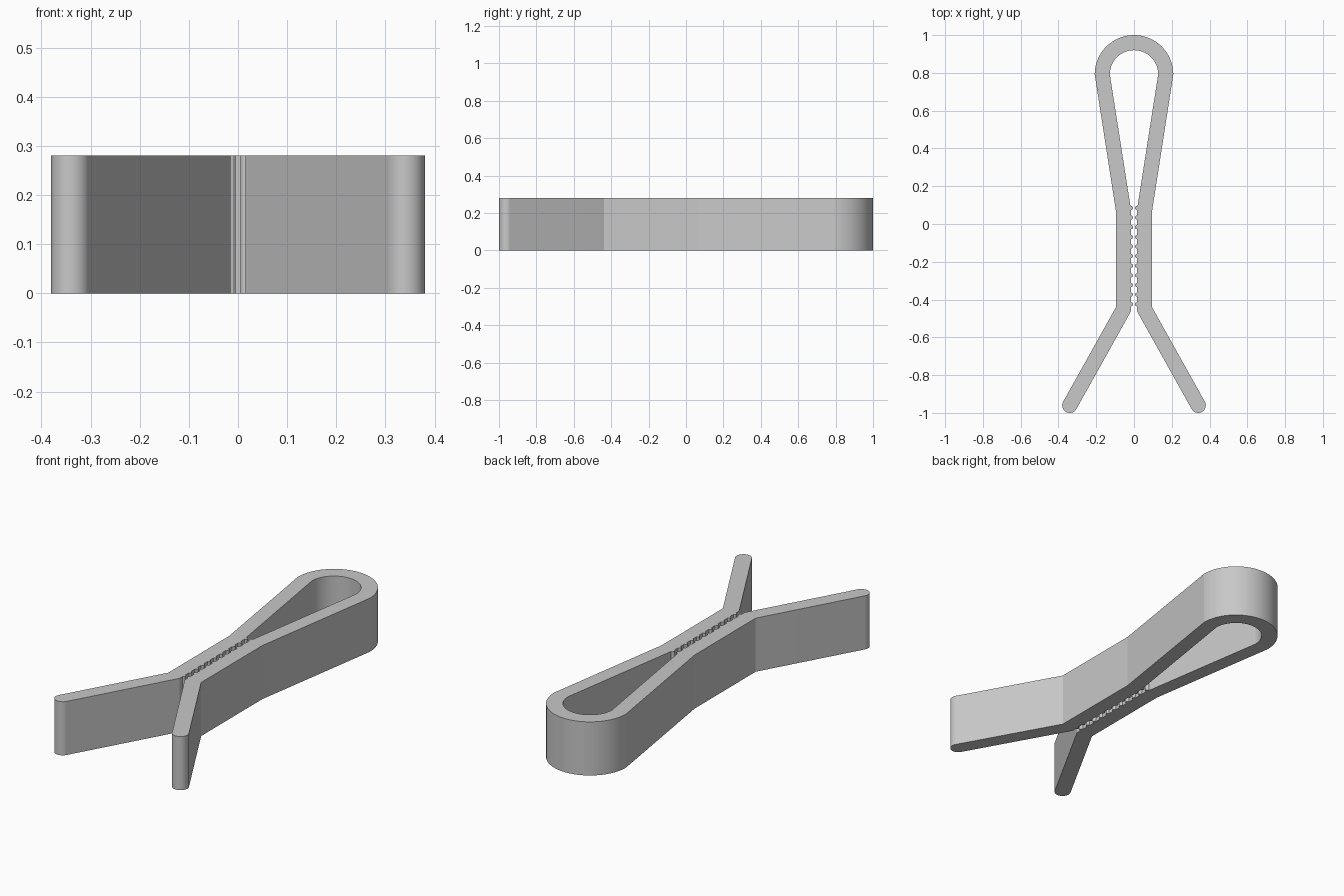
import bpy, bmesh, math
from mathutils import Vector

if "Cube" in bpy.data.objects:
    bpy.data.objects.remove(bpy.data.objects["Cube"])

HEIGHT = 0.28
HALF = 0.04          # half of the strip thickness
grey = bpy.data.materials.new("grey plastic")
grey.diffuse_color = (0.58, 0.58, 0.58, 1)
grey.use_nodes = True
grey.node_tree.nodes["Principled BSDF"].inputs["Base Color"].default_value = grey.diffuse_color


def finish(bm, name):
    bmesh.ops.recalc_face_normals(bm, faces=bm.faces)
    mesh = bpy.data.meshes.new(name)
    bm.to_mesh(mesh)
    bm.free()
    mesh.materials.append(grey)
    obj = bpy.data.objects.new(name, mesh)
    bpy.context.collection.objects.link(obj)
    bpy.context.view_layer.objects.active = obj
    obj.select_set(True)
    bpy.ops.object.shade_smooth_by_angle(angle=math.radians(6))
    obj.select_set(False)


def extrude_up(bm):
    top = bmesh.ops.extrude_face_region(bm, geom=bm.faces[:])["geom"]
    bmesh.ops.translate(bm, vec=(0, 0, HEIGHT),
                        verts=[v for v in top if isinstance(v, bmesh.types.BMVert)])


# Right half as (outer, inner) pairs, from the leg tip up to the loop
tip, knee, neck = Vector((0.34, -0.96)), Vector((0.055, -0.45)), Vector((0.055, 0.067))
along = (tip - knee).normalized()
across = Vector((-along.y, along.x))
pairs = []
for i in range(41):                      # rounded leg tip
    t = math.pi / 2 * (1 - i / 40)
    end, side = tip + along * HALF * math.sin(t), across * HALF * math.cos(t)
    pairs.append((end + side, end - side))
bend = HALF * math.tan(math.atan2(along.x, -along.y) / 2)
pairs.append((knee + Vector((HALF, bend)), knee - Vector((HALF, bend))))
pairs.append((neck + Vector((HALF, -0.003)), neck - Vector((HALF, -0.003))))
for i in range(25):                      # quarter of the rear loop
    t = math.pi / 2 * i / 24
    d = Vector((math.cos(t), math.sin(t)))
    pairs.append((Vector((0, 0.792)) + d * 0.208, Vector((0, 0.792)) + d * 0.128))

# Mirror the half and extrude the strip
mirrored = [tuple(Vector((-p.x, p.y)) for p in pair) for pair in reversed(pairs[:-1])]
bm = bmesh.new()
rows = [[bm.verts.new((p.x, p.y, 0)) for p in pair] for pair in pairs + mirrored]
for a, b in zip(rows, rows[1:]):
    bm.faces.new((a[0], b[0], b[1], a[1]))
bmesh.ops.remove_doubles(bm, verts=bm.verts, dist=1e-5)
extrude_up(bm)
finish(bm, "clip_strip")

# Small gripping ridges on both inner faces
for side, name in ((-1, "left_grip_ridges"), (1, "right_grip_ridges")):
    bm = bmesh.new()
    for i in range(11):
        y = 0.085 - 0.051 * i
        ring = [bm.verts.new((side * 0.016 + 0.011 * math.cos(a), y + 0.011 * math.sin(a), 0))
                for a in (math.tau * k / 12 for k in range(12))]
        bm.faces.new(ring)
    extrude_up(bm)
    finish(bm, name)
